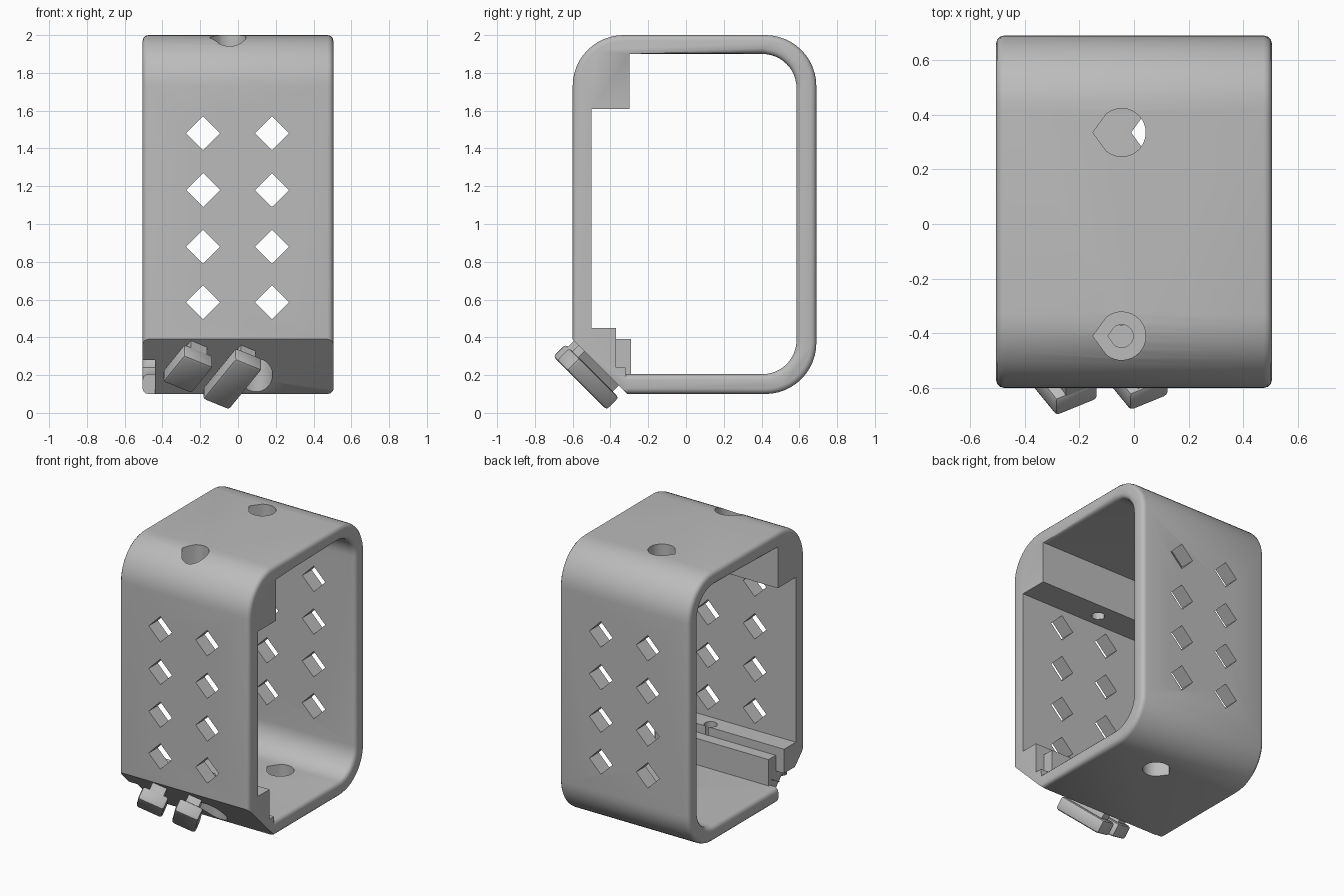
import bpy, bmesh, math
from mathutils import Vector, Matrix

cube = bpy.data.objects.get("Cube")
if cube:
    bpy.data.objects.remove(cube, do_unlink=True)

grey = bpy.data.materials.new("plain grey")
grey.use_nodes = True
grey.diffuse_color = (0.5, 0.5, 0.5, 1)
grey.node_tree.nodes["Principled BSDF"].inputs["Base Color"].default_value = (0.5, 0.5, 0.5, 1)

HALF = 0.505


def finish(name, bm):
    bmesh.ops.recalc_face_normals(bm, faces=bm.faces)
    mesh = bpy.data.meshes.new(name)
    bm.to_mesh(mesh)
    bm.free()
    mesh.materials.append(grey)
    ob = bpy.data.objects.new(name, mesh)
    bpy.context.collection.objects.link(ob)
    return ob


def prism(name, points, axis, lo, hi):
    """Extrude a 2D outline along x (points are y,z), y (x,z) or z (x,y)."""
    place = {"x": lambda a, b, t: (t, a, b),
             "y": lambda a, b, t: (a, t, b),
             "z": lambda a, b, t: (a, b, t)}[axis]
    bm = bmesh.new()
    face = bm.faces.new([bm.verts.new(place(a, b, lo)) for a, b in points])
    out = bmesh.ops.extrude_face_region(bm, geom=[face])
    moved = [v for v in out["geom"] if isinstance(v, bmesh.types.BMVert)]
    bmesh.ops.translate(bm, verts=moved, vec=Vector(place(0, 0, hi - lo)))
    return finish(name, bm)


def arc(cy, cz, r, start, end, steps=12):
    angles = [math.radians(start + (end - start) * i / steps) for i in range(steps + 1)]
    return [(cy + r * math.cos(a), cz + r * math.sin(a)) for a in angles]


def teardrop(x, y, r):
    # round hole with a point toward -x
    return arc(x, y, r, -130, 130, 24) + [(x - r * 1.2, y)]


def select_only(ob):
    bpy.ops.object.select_all(action="DESELECT")
    ob.select_set(True)
    bpy.context.view_layer.objects.active = ob


def cut(ob, cutter):
    mod = ob.modifiers.new("cut", "BOOLEAN")
    mod.operation = "DIFFERENCE"
    mod.solver = "EXACT"
    mod.object = cutter
    select_only(ob)
    bpy.ops.object.modifier_apply(modifier=mod.name)


def discard(ob):
    bpy.data.objects.remove(ob, do_unlink=True)


def smooth(ob):
    select_only(ob)
    bpy.ops.object.shade_smooth_by_angle(angle=math.radians(35))


# Frame: rounded outline with a slanted lower front corner
outer = ([(-0.6, 0.39), (-0.31, 0.1)] + arc(0.42, 0.37, 0.27, -90, 0)
         + arc(0.42, 1.73, 0.27, 0, 90) + arc(-0.33, 1.73, 0.27, 90, 180))
inner = ([(-0.5, 0.45), (-0.37, 0.45), (-0.37, 0.24), (-0.32, 0.24), (-0.32, 0.205)]
         + arc(0.405, 0.385, 0.18, -90, 0) + arc(0.405, 1.72, 0.18, 0, 90)
         + [(-0.3, 1.9), (-0.3, 1.61), (-0.5, 1.61)])
frame = prism("frame", outer, "x", -HALF, HALF)
opening = prism("opening", inner, "x", -1, 1)
cut(frame, opening)
discard(opening)

# Soften the rims at both open ends, leaving the lower front corner sharp
bm = bmesh.new()
bm.from_mesh(frame.data)


def is_rim(edge):
    if len(edge.link_faces) != 2:
        return False
    caps = [abs(f.normal.x) > 0.9 for f in edge.link_faces]
    mid = (edge.verts[0].co + edge.verts[1].co) / 2
    low_corner = mid.y < -0.28 and mid.z < 0.5
    block = mid.y < -0.25 and 1.55 < mid.z < 1.88 and mid.y > -0.52
    return caps[0] != caps[1] and not low_corner and not block


bmesh.ops.bevel(bm, geom=[e for e in bm.edges if is_rim(e)], offset=0.03,
                segments=3, profile=0.5, affect="EDGES", clamp_overlap=False)
bm.to_mesh(frame.data)
bm.free()

# Lower step behind the slanted corner
step = prism("lower_step", [(-0.372, 0.18), (-0.29, 0.18), (-0.29, 0.39), (-0.372, 0.39)],
             "x", -0.44, 0.44)

# Diamond vents through front and back walls
for x in (-0.185, 0.18):
    for z in (0.585, 0.88, 1.18, 1.48):
        d = 0.09
        vent = prism("vent", [(x - d, z), (x, z - d), (x + d, z), (x, z + d)], "y", -1, 1)
        cut(frame, vent)
        discard(vent)

# Teardrop screw holes: x, y, radius, bottom, top
TOP_X, LOW_X, BACK, FRONT = -0.045, 0.095, 0.335, -0.41
for x, y, r, lo, hi in ((TOP_X, BACK, 0.088, 1.8, 2.1), (LOW_X, BACK, 0.088, 0, 0.3),
                        (TOP_X, FRONT, 0.088, 1.75, 2.1), (TOP_X, FRONT, 0.042, 1.5, 1.8),
                        (LOW_X, FRONT, 0.088, 0, 0.32), (LOW_X, FRONT, 0.042, 0.3, 0.6)):
    hole = prism("hole", teardrop(x, y, r), "z", lo, hi)
    cut(frame, hole)
    if x == LOW_X and y == FRONT:
        cut(step, hole)
    discard(hole)

# Notch at the right end of the slanted corner
notch = prism("notch", [(-0.7, 0.05), (-0.305, 0.05), (-0.305, 0.22), (-0.36, 0.28), (-0.7, 0.28)],
              "x", -0.6, -0.44)
cut(frame, notch)
discard(notch)
smooth(frame)
smooth(step)

# Hooks on the slanted corner: local x across, y up the slope, z outward
s = math.sqrt(0.5)
slope = Matrix(((1, 0, 0, 0), (0, -s, -s, -0.455), (0, s, -s, 0.245), (0, 0, 0, 1)))


def bar(name, u, v, width, length, lo, hi, bevel):
    bm = bmesh.new()
    bmesh.ops.create_cube(bm, size=1)
    bmesh.ops.scale(bm, vec=(width, length, hi - lo), verts=bm.verts)
    if bevel:
        bmesh.ops.bevel(bm, geom=bm.edges[:], offset=bevel, segments=2,
                        profile=0.5, affect="EDGES")
    turn = Matrix.Rotation(math.radians(-30), 4, "Z")
    bm.transform(slope @ Matrix.Translation((u, v, (lo + hi) / 2)) @ turn)
    smooth(finish(name, bm))


for side, u, v, width, length in (("right", -0.265, 0.075, 0.18, 0.23),
                                  ("left", -0.03, 0.0, 0.165, 0.35)):
    bar(side + "_hook_head", u, v, width, length, 0.045, 0.138, 0.018)
    bar(side + "_hook_neck", u + 0.01, v + 0.01, width * 0.55, length * 0.85, -0.03, 0.07, 0)
